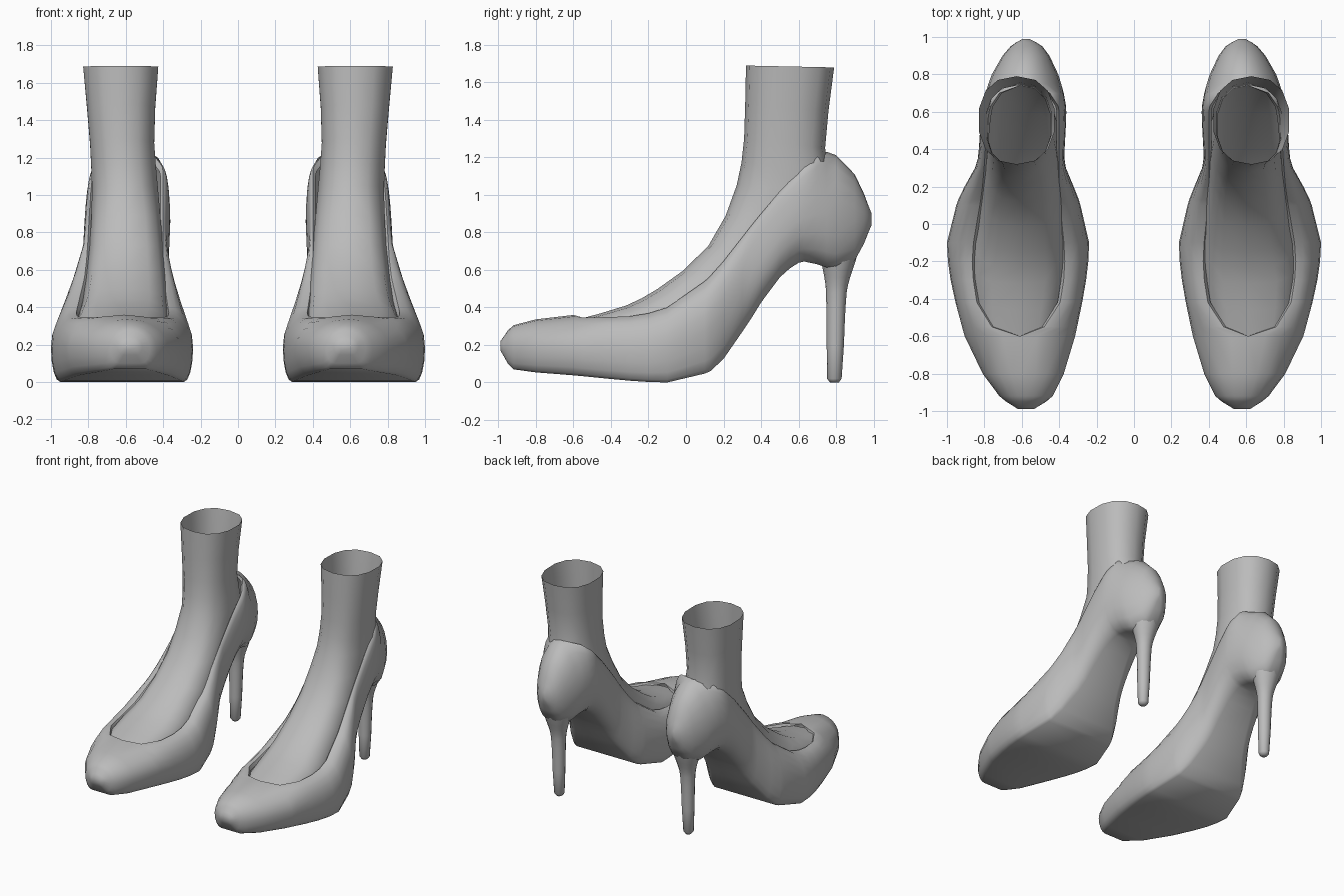
import bpy, bmesh, math
from mathutils import Vector

if "Cube" in bpy.data.objects:
    bpy.data.objects.remove(bpy.data.objects["Cube"])

grey = bpy.data.materials.new("plain_grey")
grey.diffuse_color = (0.5, 0.5, 0.5, 1)
grey.use_nodes = True
grey.node_tree.nodes["Principled BSDF"].inputs["Base Color"].default_value = grey.diffuse_color


def smooth(knots, x):
    """Smooth interpolation through (x, values...) knots without overshoot."""
    x = min(max(x, knots[0][0]), knots[-1][0])
    i = max(j for j in range(len(knots) - 1) if knots[j][0] <= x)
    h = knots[i + 1][0] - knots[i][0]
    t = (x - knots[i][0]) / h
    out = []
    for c in range(1, len(knots[0])):
        d = [(q[c] - p[c]) / (q[0] - p[0]) for p, q in zip(knots, knots[1:])]

        def slope(j):
            if j == 0 or j == len(d):
                return d[min(j, len(d) - 1)]
            a, b = d[j - 1], d[j]
            return 2 * a * b / (a + b) if a * b > 0 else 0
        out.append((2 * t**3 - 3 * t**2 + 1) * knots[i][c] + (t**3 - 2 * t**2 + t) * h * slope(i)
                   + (3 * t**2 - 2 * t**3) * knots[i + 1][c] + (t**3 - t**2) * h * slope(i + 1))
    return out


def loft(name, rings, side, closed=True, caps=()):
    """Skin equal-length point rows; side = -1 mirrors across x."""
    bm = bmesh.new()
    rows = [[bm.verts.new((p[0] * side, p[1], p[2])) for p in r] for r in rings]
    n = len(rows[0])
    for a, b in zip(rows, rows[1:]):
        for i in range(n if closed else n - 1):
            j = (i + 1) % n
            bm.faces.new((a[i], a[j], b[j], b[i]))
    for c in caps:
        bm.faces.new(rows[c])
    bmesh.ops.remove_doubles(bm, verts=bm.verts, dist=0.0004)
    bmesh.ops.recalc_face_normals(bm, faces=bm.faces)
    me = bpy.data.meshes.new(name)
    bm.to_mesh(me)
    bm.free()
    ob = bpy.data.objects.new(name, me)
    bpy.context.collection.objects.link(ob)
    me.materials.append(grey)
    bpy.ops.object.select_all(action='DESELECT')
    ob.select_set(True)
    bpy.context.view_layer.objects.active = ob
    bpy.ops.object.shade_smooth_by_angle(angle=math.radians(55))


# Shoe profiles along y: sole height, top height, outer sides, rim sides, sole width share
SOLE = [(-.99, .17), (-.92, .07), (-.6, .038), (-.1, 0), (.13, .06), (.3, .27),
        (.5, .56), (.63, .645), (.8, .605), (.9, .65), (.99, .84)]
TOP = [(-.99, .22), (-.92, .305), (-.6, .36), (-.55, .346), (-.3, .353), (-.1, .4),
       (.1, .54), (.4, .9), (.55, 1.07), (.75, 1.23), (.9, 1.11), (.99, .9)]
OUTER = [(-.99, .535, .62), (-.92, .435, .72), (-.6, .315, .905), (-.1, .24, 1),
         (.13, .295, .94), (.35, .372, .835), (.6, .362, .815), (.8, .405, .76),
         (.95, .49, .66), (.99, .56, .595)]
RIM = [(-.6, .61, .61), (-.55, .48, .76), (-.42, .395, .84), (-.2, .37, .865),
       (.2, .4, .81), (.6, .4, .775), (.7, .45, .72), (.75, .585, .585)]
FLAT = [(-.99, .5), (-.8, .72), (-.1, .87), (.13, .84), (.4, .58), (.75, .3), (.99, .3)]


def shoe_section(y):
    zb, zt, k = smooth(SOLE, y)[0], smooth(TOP, y)[0], smooth(FLAT, y)[0]
    x0, x1 = smooth(OUTER, y)
    c, hw, zm = (x0 + x1) / 2, (x1 - x0) / 2, zb + .46 * (zt - zb)
    r0, r1 = smooth(RIM, y) if RIM[0][0] < y < RIM[-1][0] else (c, c)
    lip = min(.014, (r1 - r0) / 2)

    def half(xo, xr, s):
        xs = c + s * k * hw
        pts = [(xr - s * lip, y, zt - 2 * lip)]    # lip turned inwards
        for i in range(5, 0, -1):                  # rim down to widest line
            t = i * math.pi / 10
            pts.append((xr + (xo - xr) * math.cos(t), y, zm + (zt - zm) * math.sin(t)))
        for i in range(5):                         # widest line down to sole edge
            t = i * math.pi / 8
            pts.append((xs + (xo - xs) * math.cos(t), y, zm - (zm - zb) * math.sin(t)))
        return pts
    return half(x0, r0, -1) + half(x1, r1, 1)[::-1]


# Foot: step, front y z, back y z, half width, from ankle opening to toes
FOOT = [(0, .32, 1.69, .79, 1.68, .205), (1, .31, 1.3, .742, 1.25, .175),
        (2, .27, 1.05, .78, 1.02, .18), (3, .12, .73, .6, .71, .2),
        (4, -.15, .5, .2, .22, .235), (5, -.32, .41, -.02, .1, .26),
        (6, -.62, .325, -.56, .09, .2)]


def foot_ring(step, n=14):
    y0, z0, y1, z1, hw = smooth(FOOT, step)
    cx = .612 + .015 * math.cos(step * math.pi / 3)
    a, b = Vector((cx, y0, z0)), Vector((cx, y1, z1))
    power = .85 if z0 > 1 else .72                 # boxier below the ankle
    pts = []
    for i in range(n):
        t = 2 * math.pi * i / n
        u, v = (math.copysign(abs(w) ** power, w) for w in (math.cos(t), math.sin(t)))
        pts.append((a + b) / 2 + (a - b) / 2 * u + Vector((hw * v, 0, 0)))
    return pts


# Stiletto: height, front y, back y, half width
HEEL = [(0, .768, .815, .022), (.02, .753, .83, .038), (.48, .747, .857, .057),
        (.65, .72, .905, .102), (.8, .68, .95, .14)]


def heel_ring(z, n=14):
    y0, y1, hw = smooth(HEEL, z)
    return [(.577 + hw * math.sin(2 * math.pi * i / n),
             (y0 + y1) / 2 - (y1 - y0) / 2 * math.cos(2 * math.pi * i / n), z)
            for i in range(n)]


stations = sorted({k[0] for p in (SOLE, TOP, OUTER, RIM, FLAT) for k in p} | {-.975, -.95, .97})
heights = [0, .02] + [.1 * i for i in range(2, 5)] + [.48 + .04 * i for i in range(9)]
for side, tag in ((1, "right"), (-1, "left")):
    loft(tag + "_shoe", [shoe_section(y) for y in stations], side, closed=False, caps=(0, -1))
    loft(tag + "_foot", [foot_ring(i / 2) for i in range(13)], side, caps=(-1,))
    loft(tag + "_stiletto_heel", [heel_ring(z) for z in heights], side, caps=(0,))
